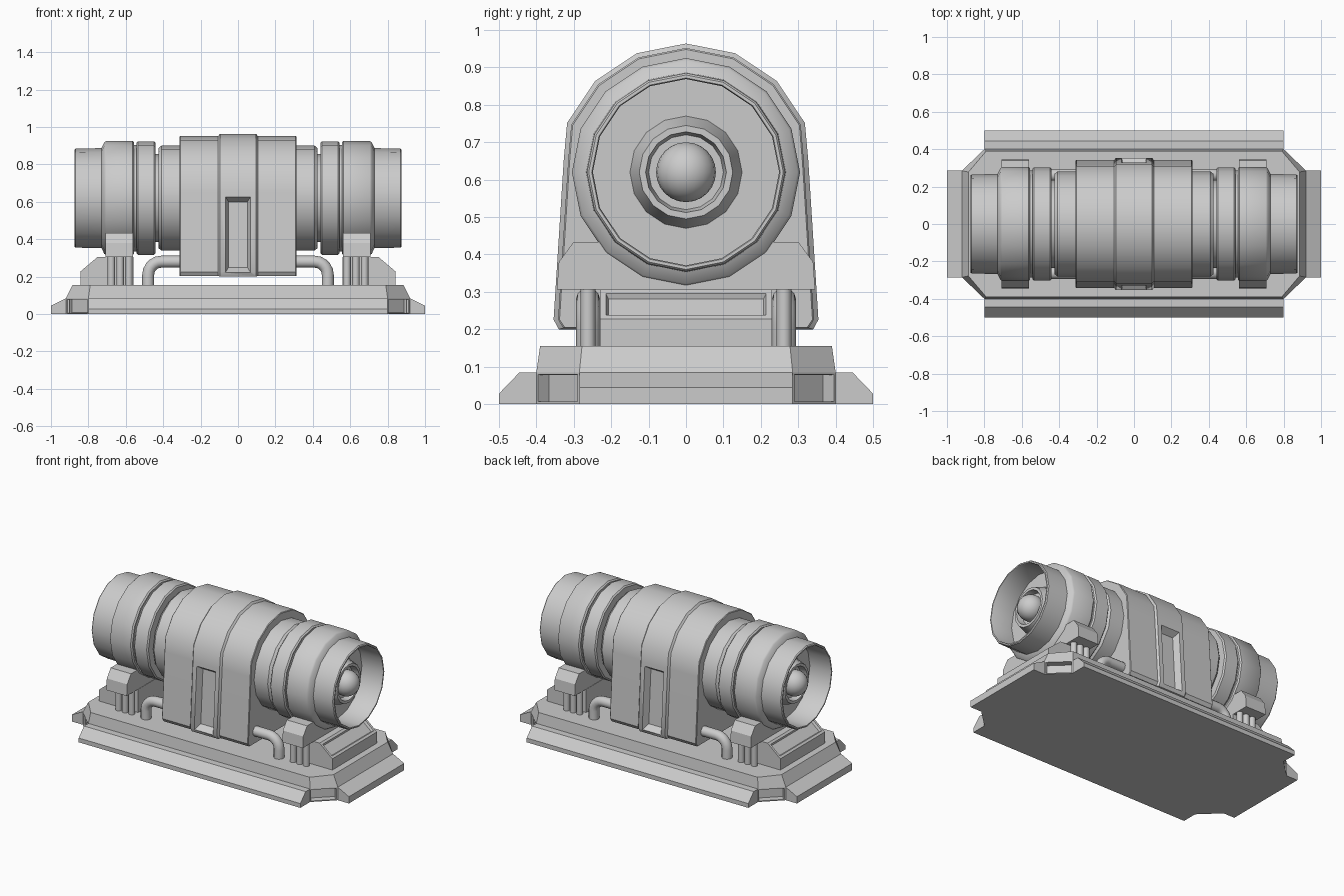
import bpy, bmesh
from math import sin, cos, pi, radians
from mathutils import Vector

if "Cube" in bpy.data.objects:
    bpy.data.objects.remove(bpy.data.objects["Cube"])

AXIS_Z = 0.62   # height of the turbine axis
SIDES = 16


def finish(name, bm, smooth=None, mirror=""):
    bmesh.ops.recalc_face_normals(bm, faces=bm.faces)
    me = bpy.data.meshes.new(name)
    bm.to_mesh(me)
    bm.free()
    ob = bpy.data.objects.new(name, me)
    bpy.context.collection.objects.link(ob)
    if mirror:
        m = ob.modifiers.new("mirror", "MIRROR")
        m.use_axis = ("x" in mirror, "y" in mirror, False)
        m.use_clip = True
    if smooth:
        bpy.ops.object.select_all(action="DESELECT")
        ob.select_set(True)
        bpy.context.view_layer.objects.active = ob
        bpy.ops.object.shade_smooth_by_angle(angle=radians(smooth))
    return ob


def loft(rings, caps=True):
    """Skin a list of equal-length closed rings of 3D points."""
    bm = bmesh.new()
    vs = [[bm.verts.new(p) for p in r] for r in rings]
    n = len(rings[0])
    for a, b in zip(vs, vs[1:]):
        for i in range(n):
            j = (i + 1) % n
            bm.faces.new((a[i], a[j], b[j], b[i]))
    if caps:
        bm.faces.new(vs[0])
        bm.faces.new(vs[-1])
    bmesh.ops.recalc_face_normals(bm, faces=bm.faces)
    return bm


def prism_x(pts, a, b):
    return loft([[(x, y, z) for y, z in pts] for x in (a, b)])


def prism_y(pts, a, b):
    return loft([[(x, y, z) for x, z in pts] for y in (a, b)])


def recess(bm, test, border, slope, depth):
    faces = [f for f in bm.faces if test(f)]
    bmesh.ops.inset_individual(bm, faces=faces, thickness=border)
    bmesh.ops.inset_individual(bm, faces=faces, thickness=slope, depth=-depth)


# Base plinth: octagon with recessed corner pockets
def octagon(x, y, cx, cy, z):
    return [(x, -cy, z), (x, cy, z), (cx, y, z), (-cx, y, z),
            (-x, cy, z), (-x, -cy, z), (-cx, -y, z), (cx, -y, z)]


bm = loft([octagon(.92, .40, .80, .285, 0), octagon(.92, .40, .80, .285, .085),
           octagon(.885, .39, .79, .278, .155)])
recess(bm, lambda f: abs(f.normal.x) > .3 and abs(f.normal.y) > .3
       and f.calc_center_median().z < .06, .009, .001, .04)
finish("base_plinth", bm)

# Sloped skirts on the sides and ends of the base
finish("side_skirt", prism_x([(.39, 0), (.5, 0), (.5, .028), (.445, .085), (.39, .085)],
                             -.80, .80), mirror="y")
finish("end_skirt", prism_y([(.90, 0), (1, 0), (1, .044), (.92, .085), (.90, .085)],
                            -.285, .285), mirror="x")

# Pedestals with a framed panel on the outer slope
bm = prism_y([(.56, .15), (.842, .15), (.842, .228), (.75, .306), (.56, .306)], -.23, .23)
recess(bm, lambda f: f.normal.x > .3 and f.normal.z > .3, .022, .01, .014)
finish("pedestal", bm, mirror="x")

# Saddles holding the collars
finish("saddle", prism_x([(-.345, .306), (-.34, .38), (-.30, .434),
                          (.30, .434), (.34, .38), (.345, .306)], .562, .709), mirror="x")

# Posts below the saddles
bm = bmesh.new()
for x in (.583, .63, .677):
    r = bmesh.ops.create_cone(bm, cap_ends=True, segments=12, radius1=.02, radius2=.02, depth=.16)
    bmesh.ops.translate(bm, verts=r["verts"], vec=(x, -.262, .23))
finish("saddle_posts", bm, 40, "xy")

# Bent pipes from the base into the housing
path = [(.48, .15), (.48, .21)]
path += [(.41 + .07 * cos(t * pi / 10), .21 + .07 * sin(t * pi / 10)) for t in range(1, 6)]
path += [(.28, .28)]
rings = []
for i, (x, z) in enumerate(path):
    p, q = path[max(i - 1, 0)], path[min(i + 1, len(path) - 1)]
    t = Vector((q[0] - p[0], 0, q[1] - p[1])).normalized()
    side, up = Vector((0, 1, 0)), t.cross(Vector((0, 1, 0)))
    c = Vector((x, -.262, z))
    rings.append([c + .032 * (side * cos(k * pi / 6) + up * sin(k * pi / 6)) for k in range(12)])
finish("feed_pipe", loft(rings), 40, "xy")

# Turbine body: turned profile (x, radius) from the middle to the hub
profile = [(0, .28), (.41, .28), (.425, .268), (.425, .235), (.44, .235), (.44, .295),
           (.448, .303), (.535, .303), (.543, .295), (.543, .285), (.555, .285), (.555, .297),
           (.563, .305), (.705, .305), (.715, .298), (.73, .267), (.868, .265), (.874, .26),
           (.874, .252), (.868, .249), (.72, .249), (.72, .15), (.80, .125), (.80, .108),
           (.76, .10), (.76, .01)]
rings = [[(x, r * sin(2 * pi * k / SIDES), AXIS_Z + r * cos(2 * pi * k / SIDES))
          for k in range(SIDES)] for x, r in profile]
bm = loft(rings, caps=False)
bm.verts.ensure_lookup_table()
bm.faces.new(bm.verts[-SIDES:])
finish("turbine_body", bm, 35, "x")

# Rounded nose in each nozzle
bm = bmesh.new()
bmesh.ops.create_uvsphere(bm, u_segments=20, v_segments=12, radius=.08)
bmesh.ops.translate(bm, verts=bm.verts, vec=(.785, 0, AXIS_Z))
finish("nozzle_nose", bm, 60, "x")


# Central arched housing with a raised middle band
def arch(x, d):
    top = [((.344 - d) * sin(a * pi / 8), AXIS_Z + (.344 - d) * cos(a * pi / 8))
           for a in range(-3, 4)]
    right = [(.327 - d, .65), (.354 - d, .226), (.34 - d, .2 + d * .3)]
    left = [(-y, z) for y, z in reversed(right)]
    return [(x, y, z) for y, z in left + top + right]


housing = finish("arched_housing", loft([
    arch(-.312, .016), arch(-.308, .012), arch(-.106, .012), arch(-.096, 0), arch(.096, 0),
    arch(.106, .012), arch(.308, .012), arch(.312, .016)]), 35)

# Tapered slots on both faces of the band
for s in (-1, 1):
    def rect(y0, y1, w, z0, z1):
        return [(-w, s * y0, z0), (w, s * y0, z0), (w, s * y1, z1), (-w, s * y1, z1)]
    cutter = finish("slot_cutter", loft([
        rect(.40, .40, .068, .222, .628), rect(.353, .33, .068, .222, .628),
        rect(.312, .29, .05, .25, .60)]))
    cutter.hide_render = True
    cutter.hide_viewport = True
    b = housing.modifiers.new("slot", "BOOLEAN")
    b.operation, b.object, b.solver = "DIFFERENCE", cutter, "EXACT"
